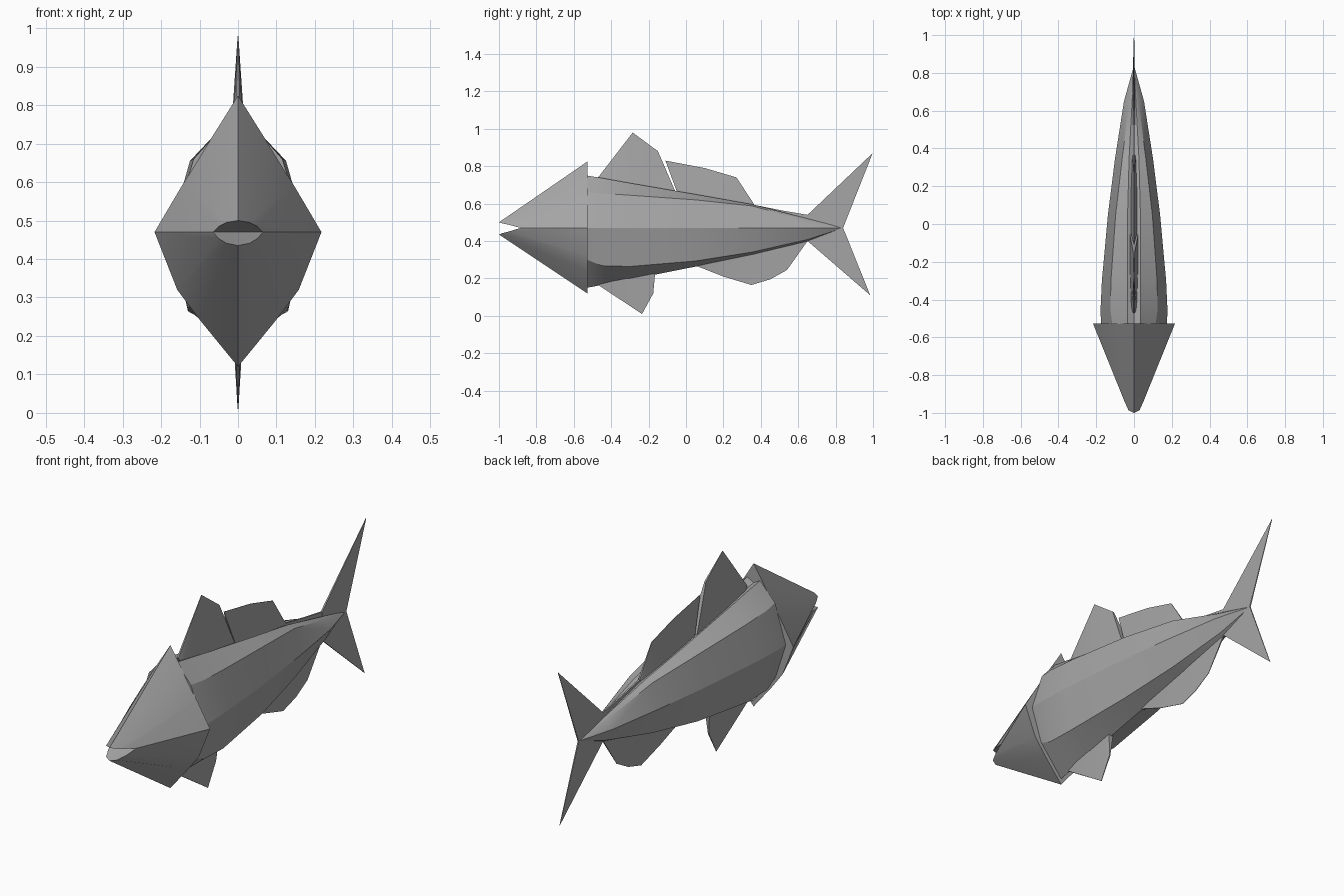
import bpy, bmesh, math

if "Cube" in bpy.data.objects:
    bpy.data.objects.remove(bpy.data.objects["Cube"])

grey = bpy.data.materials.new("slate grey")
grey.diffuse_color = (0.38, 0.38, 0.38, 1)
grey.use_nodes = True
grey.node_tree.nodes["Principled BSDF"].inputs["Base Color"].default_value = grey.diffuse_color


def finish(name, bm, angle=25):
    """Weld, orient and shade a part."""
    bmesh.ops.remove_doubles(bm, verts=bm.verts, dist=0.0005)
    bmesh.ops.recalc_face_normals(bm, faces=bm.faces)
    mesh = bpy.data.meshes.new(name)
    bm.to_mesh(mesh)
    bm.free()
    mesh.materials.append(grey)
    ob = bpy.data.objects.new(name, mesh)
    bpy.context.collection.objects.link(ob)
    bpy.ops.object.select_all(action='DESELECT')
    ob.select_set(True)
    bpy.context.view_layer.objects.active = ob
    bpy.ops.object.shade_smooth_by_angle(angle=math.radians(angle))
    return ob


def strip(bm, row_a, row_b):
    """Quads between two rows of points, on both sides of the fish."""
    for s in (1, -1):
        a = [bm.verts.new((s * x, y, z)) for x, y, z in row_a]
        b = [bm.verts.new((s * x, y, z)) for x, y, z in row_b]
        for i in range(len(a) - 1):
            bm.faces.new((a[i], a[i + 1], b[i + 1], b[i]))


# Body: half sections from back groove to keel, lofted towards the tail
# y, groove z, ridge (x, z), crease (x, z), side x, lower crease (x, z), keel z
sections = [
    (-0.53, 0.73, 0.035, 0.750, 0.115, 0.660, 0.175, 0.120, 0.300, 0.150),
    (-0.45, 0.72, 0.035, 0.737, 0.125, 0.655, 0.177, 0.130, 0.268, 0.165),
    (-0.30, 0.69, 0.035, 0.710, 0.122, 0.645, 0.170, 0.130, 0.264, 0.194),
    (0.05, 0.63, 0.034, 0.650, 0.097, 0.620, 0.138, 0.098, 0.293, 0.263),
    (0.35, 0.585, 0.026, 0.597, 0.062, 0.588, 0.100, 0.060, 0.340, 0.325),
    (0.65, 0.515, 0.010, 0.520, 0.024, 0.510, 0.053, 0.020, 0.408, 0.398),
]
rows = []
for y, zt, xr, zr, xc, zc, xs, xl, zl, zk in sections:
    rows.append([(0, y, zt), (xr, y, zr), (xc, y, zc), (xs, y, 0.47),
                 (xl, y, zl), (0, y, zk)])
bm = bmesh.new()
for a, b in zip(rows, rows[1:]):
    strip(bm, a, b)
tip = (0, 0.84, 0.47)
for s in (1, -1):
    for p, q in zip(rows[-1], rows[-1][1:]):
        bm.faces.new([bm.verts.new((s * x, y, z)) for x, y, z in (p, q, tip)])
ring = rows[0] + [(-x, y, z) for x, y, z in rows[0][-2:0:-1]]
bm.faces.new([bm.verts.new(p) for p in ring])
finish("body", bm, 22)

# Head: lips lofted back to a diamond-shaped rim, with a shallow mouth
R = -0.527
upper_lip = [(0, -1, 0.5), (0.03, -0.985, 0.495), (0.05, -0.94, 0.485), (0.065, -0.885, 0.47)]
lower_lip = [(0, -1, 0.435), (0.03, -0.985, 0.441), (0.05, -0.94, 0.453), (0.065, -0.885, 0.47)]
upper_rim = [(0, R, 0.825), (0.072, R, 0.71), (0.145, R, 0.592), (0.217, R, 0.47)]
lower_rim = [(0, R, 0.12), (0.098, R, 0.24), (0.158, R, 0.32), (0.217, R, 0.47)]
bm = bmesh.new()
throat = (0, -0.87, 0.47)
for lip, rim in ((upper_lip, upper_rim), (lower_lip, lower_rim)):
    strip(bm, lip, rim)
    for s in (1, -1):
        for p, q in zip(lip, lip[1:]):
            bm.faces.new([bm.verts.new((s * x, y, z)) for x, y, z in (p, q, throat)])
half = upper_rim + lower_rim[-2::-1]
ring = half + [(-x, y, z) for x, y, z in half[-2:0:-1]]
bm.faces.new([bm.verts.new(p) for p in ring])
finish("head", bm, 28)


# Fins: side outlines (y, z, half thickness), thick at the root
def fin(name, outline):
    bm = bmesh.new()
    right = [bm.verts.new((w, y, z)) for y, z, w in outline]
    left = [bm.verts.new((-w, y, z)) for y, z, w in outline]
    bm.faces.new(right)
    bm.faces.new(left[::-1])
    n = len(outline)
    for i in range(n):
        j = (i + 1) % n
        bm.faces.new((right[i], left[i], left[j], right[j]))
    bmesh.ops.triangulate(bm, faces=[f for f in bm.faces if len(f.verts) > 4])
    finish(name, bm, 20)


E = 0.001
fin("front_dorsal_fin", [(-0.47, 0.74, 0.004), (-0.285, 0.98, E), (-0.15, 0.88, 0.004),
                         (-0.055, 0.66, 0.022), (-0.25, 0.67, 0.022), (-0.45, 0.70, 0.015)])
fin("rear_dorsal_fin", [(-0.11, 0.83, E), (0.10, 0.79, E), (0.27, 0.74, E), (0.365, 0.595, 0.004),
                        (0.36, 0.57, 0.010), (0.15, 0.60, 0.018), (-0.04, 0.64, 0.018)])
fin("tail_ridge", [(0.34, 0.598, 0.004), (0.52, 0.562, 0.004), (0.65, 0.54, 0.003),
                   (0.65, 0.50, 0.006), (0.34, 0.57, 0.008)])
fin("belly_fin", [(-0.47, 0.165, 0.006), (-0.235, 0.01, E), (-0.175, 0.12, 0.003),
                  (-0.165, 0.23, 0.012), (-0.40, 0.19, 0.012)])
fin("anal_fin", [(0.06, 0.265, 0.004), (0.20, 0.21, E), (0.35, 0.165, E), (0.45, 0.195, E),
                 (0.54, 0.245, E), (0.65, 0.40, 0.003), (0.40, 0.345, 0.008), (0.10, 0.285, 0.008)])

# Tail: forked fin, both lobes meeting at the body tip
fin("tail_upper_lobe", [(0.65, 0.54, 0.004), (0.998, 0.87, E), (0.84, 0.47, 0.003), (0.65, 0.47, 0.010)])
fin("tail_lower_lobe", [(0.65, 0.40, 0.004), (0.65, 0.47, 0.010), (0.84, 0.47, 0.003), (0.985, 0.11, E)])
